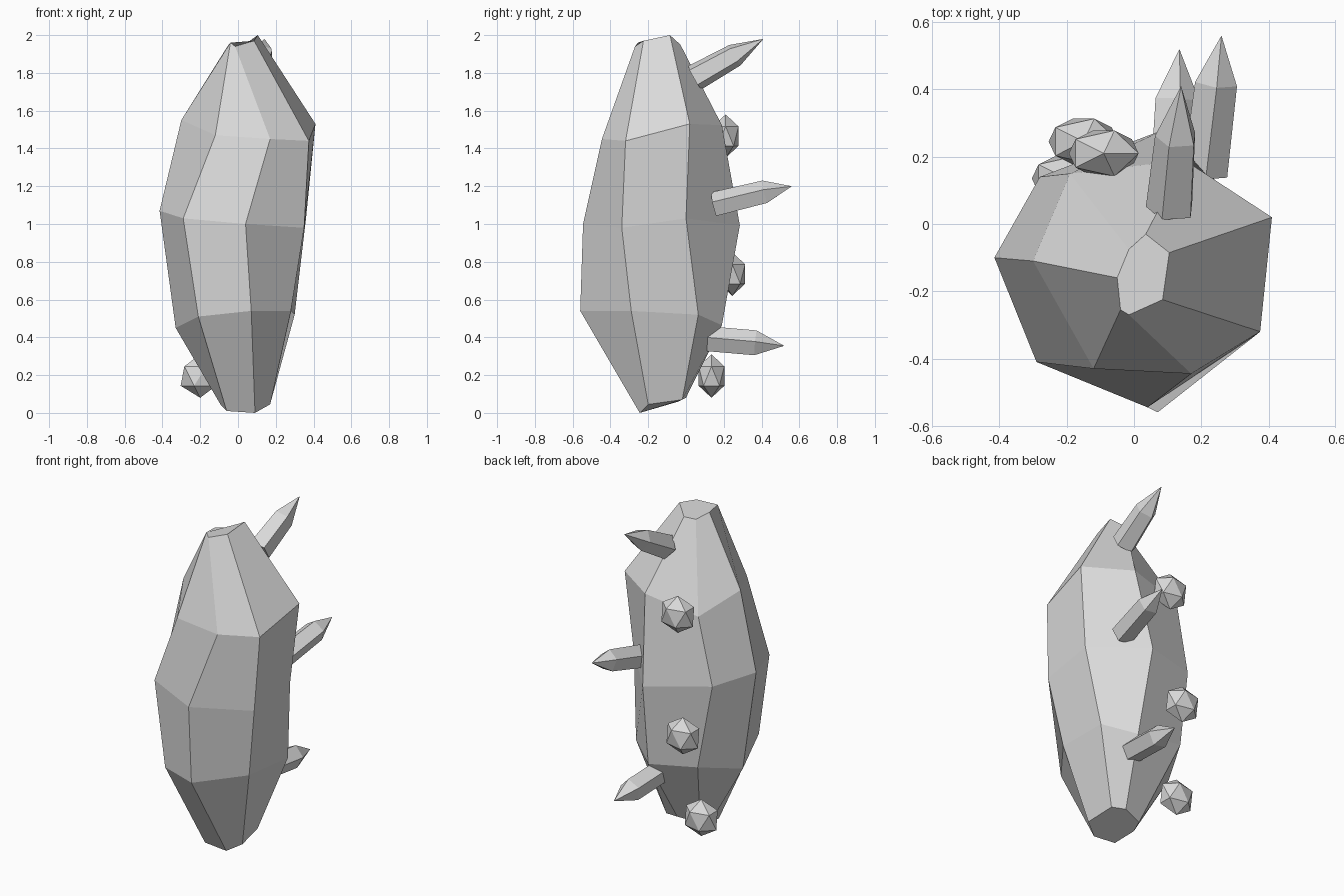
import bpy, bmesh, math
from mathutils import Vector, Matrix

if "Cube" in bpy.data.objects:
    bpy.data.objects.remove(bpy.data.objects["Cube"])

grey = bpy.data.materials.new("stone grey")
grey.diffuse_color = (0.7, 0.7, 0.7, 1)
grey.use_nodes = True
grey.node_tree.nodes["Principled BSDF"].inputs["Base Color"].default_value = grey.diffuse_color


def finish(bm, name):
    bmesh.ops.recalc_face_normals(bm, faces=bm.faces[:])
    me = bpy.data.meshes.new(name)
    bm.to_mesh(me)
    bm.free()
    me.materials.append(grey)
    ob = bpy.data.objects.new(name, me)
    bpy.context.collection.objects.link(ob)
    return ob


def loft(bm, rings):
    """Bridge equal-sized rings of points and cap the first one; returns the vertex rings."""
    vs = [[bm.verts.new(p) for p in r] for r in rings]
    n = len(vs[0])
    for a, b in zip(vs, vs[1:]):
        for i in range(n):
            j = (i + 1) % n
            bm.faces.new((a[i], a[j], b[j], b[i]))
    bm.faces.new(vs[0])
    return vs


# Irregular seven-sided body, from bottom ring to top ring
body_rings = [
    [(-.09, -.11, .04), (-.06, -.24, .01), (.09, -.245, 0), (.17, -.20, .045),
     (.15, -.02, .07), (.06, 0, .08), (-.07, -.04, .06)],
    [(-.33, -.09, .45), (-.21, -.42, .51), (.07, -.56, .54), (.28, -.29, .54),
     (.30, .065, .52), (.128, .19, .464), (-.20, .17, .522)],
    [(-.415, -.10, 1.07), (-.29, -.41, 1.03), (.04, -.545, 1.0), (.35, -.34, .98),
     (.36, 0, 1.03), (.10, .285, .993), (-.28, .14, 1.036)],
    [(-.30, -.11, 1.55), (-.12, -.43, 1.47), (.17, -.445, 1.45), (.375, -.32, 1.44),
     (.41, .02, 1.53), (.15, .19, 1.523), (-.19, .15, 1.453)],
    [(-.05, -.16, 1.95), (-.04, -.255, 1.96), (-.015, -.27, 1.94), (.085, -.225, 1.97),
     (.105, -.085, 2.0), (.035, -.03, 1.95), (-.015, -.075, 1.93)],
]
bm = bmesh.new()
rings = loft(bm, body_rings)
bm.faces.new(rings[-1])
finish(bm, "body")


# Five-sided thorns on the back: straight shaft, then a point
def thorn(name, base, tip, shoulder, r_base, r_mid, turn):
    base, tip = Vector(base), Vector(tip)
    axis = tip - base
    side = axis.cross(Vector((0, 0, 1))).normalized()
    up = side.cross(axis).normalized()

    def ring(centre, r):
        return [centre + r * (math.cos(a) * side + math.sin(a) * up)
                for a in (turn + math.tau * k / 5 for k in range(5))]

    b = bmesh.new()
    last = loft(b, [ring(base, r_base), ring(base + axis * shoulder, r_mid)])[-1]
    point = b.verts.new(tip)
    for k in range(5):
        b.faces.new((last[k], last[(k + 1) % 5], point))
    finish(b, name)


thorn("thorn_top", (.11, .045, 1.775), (.14, .41, 1.98), .58, .075, .065, 1.9)
thorn("thorn_middle", (.21, .15, 1.10), (.26, .56, 1.20), .66, .07, .066, 1.5)
thorn("thorn_bottom", (.11, .11, .39), (.135, .52, .355), .63, .07, .07, 1.4)

# Flattened faceted nodules down the back left
for name, centre in (("nodule_top", (-.09, .21, 1.465)),
                     ("nodule_middle", (-.15, .245, .735)),
                     ("nodule_bottom", (-.20, .135, .195))):
    bm = bmesh.new()
    bmesh.ops.create_icosphere(
        bm, subdivisions=1, radius=1,
        matrix=Matrix.Translation(centre) @ Matrix.Diagonal((.116, .08, .115, 1)))
    finish(bm, name)
